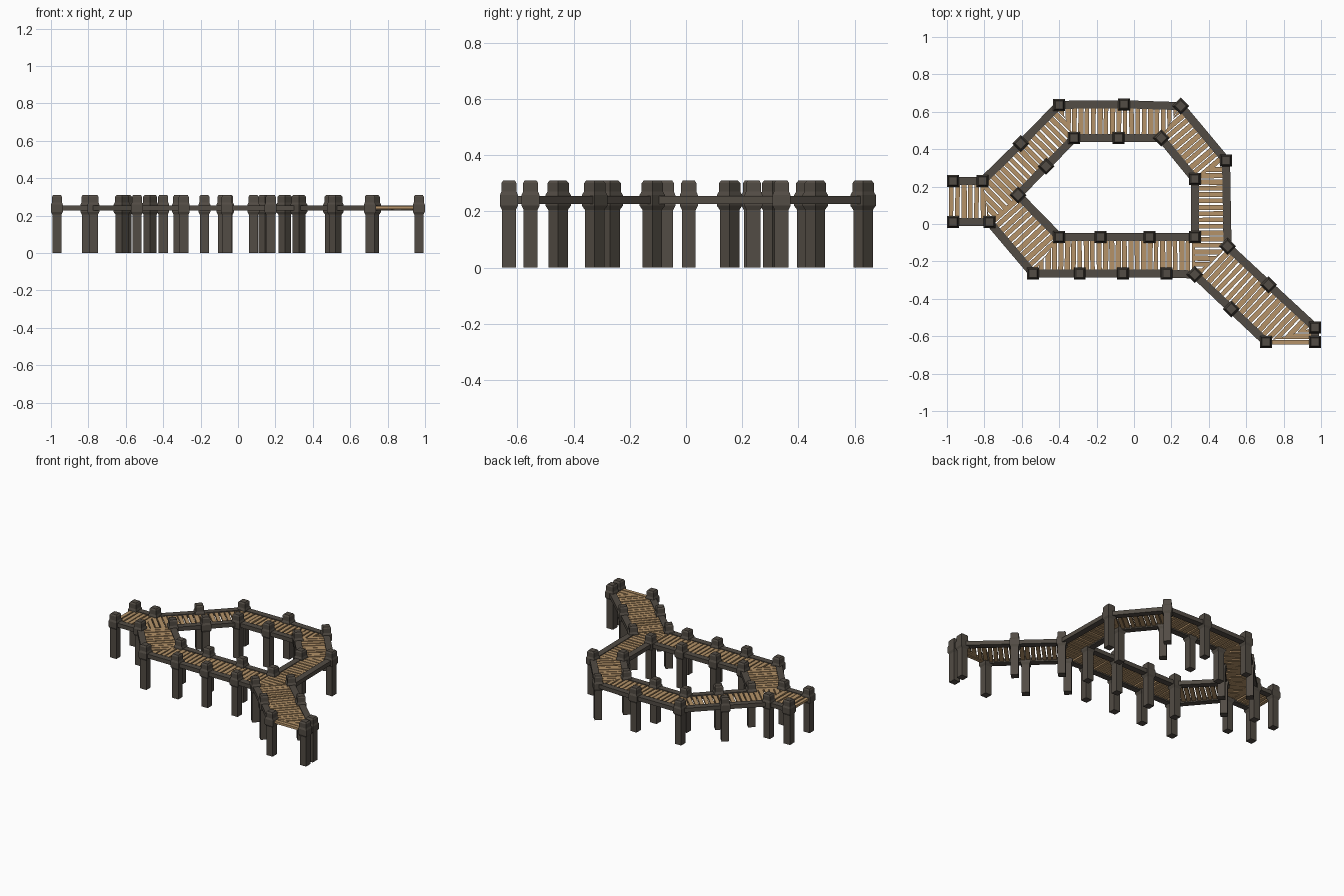
import bpy, bmesh, math, random
from mathutils import Vector, Matrix

if "Cube" in bpy.data.objects:
    bpy.data.objects.remove(bpy.data.objects["Cube"])

random.seed(4)


def material(name, color):
    m = bpy.data.materials.new(name)
    m.diffuse_color = color
    m.use_nodes = True
    m.node_tree.nodes["Principled BSDF"].inputs["Base Color"].default_value = m.diffuse_color
    return m


DARK = material("dark_timber", (0.085, 0.072, 0.058, 1))
WOOD = material("plank_wood", (0.46, 0.29, 0.14, 1))


def finish(bm, name, mat):
    bmesh.ops.recalc_face_normals(bm, faces=bm.faces)
    me = bpy.data.meshes.new(name)
    bm.to_mesh(me)
    bm.free()
    me.materials.append(mat)
    ob = bpy.data.objects.new(name, me)
    bpy.context.collection.objects.link(ob)
    return ob


def prism(bm, pts, z0, z1):
    lo = [bm.verts.new((p.x, p.y, z0)) for p in pts]
    hi = [bm.verts.new((p.x, p.y, z1)) for p in pts]
    bm.faces.new(lo[::-1])
    bm.faces.new(hi)
    for i in range(len(pts)):
        j = (i + 1) % len(pts)
        bm.faces.new((lo[i], lo[j], hi[j], hi[i]))


def clip(pts, n, d):
    # keep the part of a polygon where p.n >= d
    out = []
    for a, b in zip(pts, pts[1:] + pts[:1]):
        da, db = a.dot(n) - d, b.dot(n) - d
        if da >= 0:
            out.append(a)
        if da * db < 0:
            out.append(a.lerp(b, da / (da - db)))
    return out


# Posts: square shaft, wider collar at deck height, chamfered cap
RINGS = [(0.0245, 0), (0.0245, 0.205), (0.032, 0.22), (0.032, 0.258),
         (0.027, 0.27), (0.027, 0.3), (0.021, 0.31)]


def post(x, y, angle):
    bm = bmesh.new()
    rot = Matrix.Rotation(math.radians(angle), 4, 'Z')
    rings = []
    for r, z in RINGS:
        rings.append([bm.verts.new(rot @ Vector((sx * r, sy * r, z)) + Vector((x, y, 0)))
                      for sx, sy in ((-1, -1), (1, -1), (1, 1), (-1, 1))])
    for a, b in zip(rings, rings[1:]):
        for i in range(4):
            j = (i + 1) % 4
            bm.faces.new((a[i], a[j], b[j], b[i]))
    bm.faces.new(rings[0][::-1])
    bm.faces.new(rings[-1])
    finish(bm, "post", DARK)


def rail(a, b):
    a, b = Vector(a), Vector(b)
    d = (b - a).normalized()
    s = Vector((-d.y, d.x)) * 0.0215
    a, b = a - d * 0.012, b + d * 0.012
    bm = bmesh.new()
    prism(bm, [a - s, b - s, b + s, a + s], 0.226, 0.255)
    finish(bm, "side_rail", DARK)


# Edge lines of the walkway; each point carries a post (x, y, turn)
EDGES = [
    [(-0.968, 0.23, 0), (-0.81, 0.23, 0), (-0.605, 0.43, 45), (-0.40, 0.637, 0),
     (-0.053, 0.64, 0), (0.25, 0.63, 45), (0.492, 0.34, 0), (0.50, -0.12, 45),
     (0.72, -0.325, 45), (0.967, -0.553, 0), (0.967, -0.63, 0)],
    [(-0.968, 0.01, 0), (-0.773, 0.01, 0), (-0.54, -0.265, 0), (-0.29, -0.265, 0),
     (-0.06, -0.265, 0), (0.175, -0.265, 0), (0.325, -0.27, 45), (0.52, -0.455, 45),
     (0.705, -0.63, 0)],
]
INNER = [(-0.62, 0.155, 45), (-0.47, 0.308, 45), (-0.32, 0.46, 0), (-0.083, 0.46, 0),
         (0.145, 0.46, 45), (0.325, 0.24, 0), (0.325, -0.07, 0), (0.083, -0.07, 0),
         (-0.18, -0.07, 0), (-0.40, -0.07, 0)]

for line in EDGES + [INNER]:
    for p in line:
        post(*p)
    path = line + line[:1] if line is INNER else line
    for a, b in zip(path, path[1:]):
        rail(a[:2], b[:2])


# Deck: planks are strips across each section, cut to its mitred outline
def deck(name, outline, direction, pitch=0.034, gap=0.008):
    pts = [Vector(p) for p in outline]
    d = Vector(direction).normalized()
    t = min(p.dot(d) for p in pts)
    end = max(p.dot(d) for p in pts)
    bm = bmesh.new()
    while t < end - 0.004:
        w = pitch - gap + random.uniform(-0.003, 0.003)
        n = Matrix.Rotation(random.uniform(-0.02, 0.02), 2) @ d
        mid = sum(pts, Vector((0, 0))) / len(pts)
        shift = mid.dot(n) - mid.dot(d)
        strip = clip(clip(pts, n, t + shift), -n, -(t + w + shift))
        if len(strip) > 2:
            z = random.uniform(-0.001, 0.001)
            prism(bm, strip, 0.234 + z, 0.25 + z)
        t += pitch
    finish(bm, name, WOOD)


deck("entry_planks", [(-0.99, 0.01), (-0.773, 0.01), (-0.81, 0.23), (-0.99, 0.23)], (1, 0))
deck("upper_left_planks", [(-0.81, 0.23), (-0.773, 0.01), (-0.62, 0.155),
                           (-0.32, 0.46), (-0.40, 0.637)], (1, 1))
deck("top_planks", [(-0.40, 0.637), (-0.32, 0.46), (0.145, 0.46), (0.25, 0.637)], (1, 0))
deck("upper_right_planks", [(0.25, 0.63), (0.145, 0.46), (0.325, 0.24), (0.492, 0.34)],
     (0.24, -0.29))
deck("right_planks", [(0.492, 0.34), (0.325, 0.24), (0.325, -0.27), (0.50, -0.12)], (0, -1))
deck("lower_left_planks", [(-0.773, 0.01), (-0.62, 0.155), (-0.40, -0.07), (-0.54, -0.265)],
     (1, -1.1))
deck("bottom_planks", [(-0.54, -0.265), (-0.40, -0.07), (0.325, -0.07), (0.325, -0.265)], (1, 0))
deck("exit_planks", [(0.50, -0.12), (0.325, -0.27), (0.705, -0.63), (0.967, -0.553)], (1, -0.93))
deck("exit_end_planks", [(0.967, -0.553), (0.705, -0.63), (0.705, -0.655), (0.98, -0.655)],
     (0, -1))
